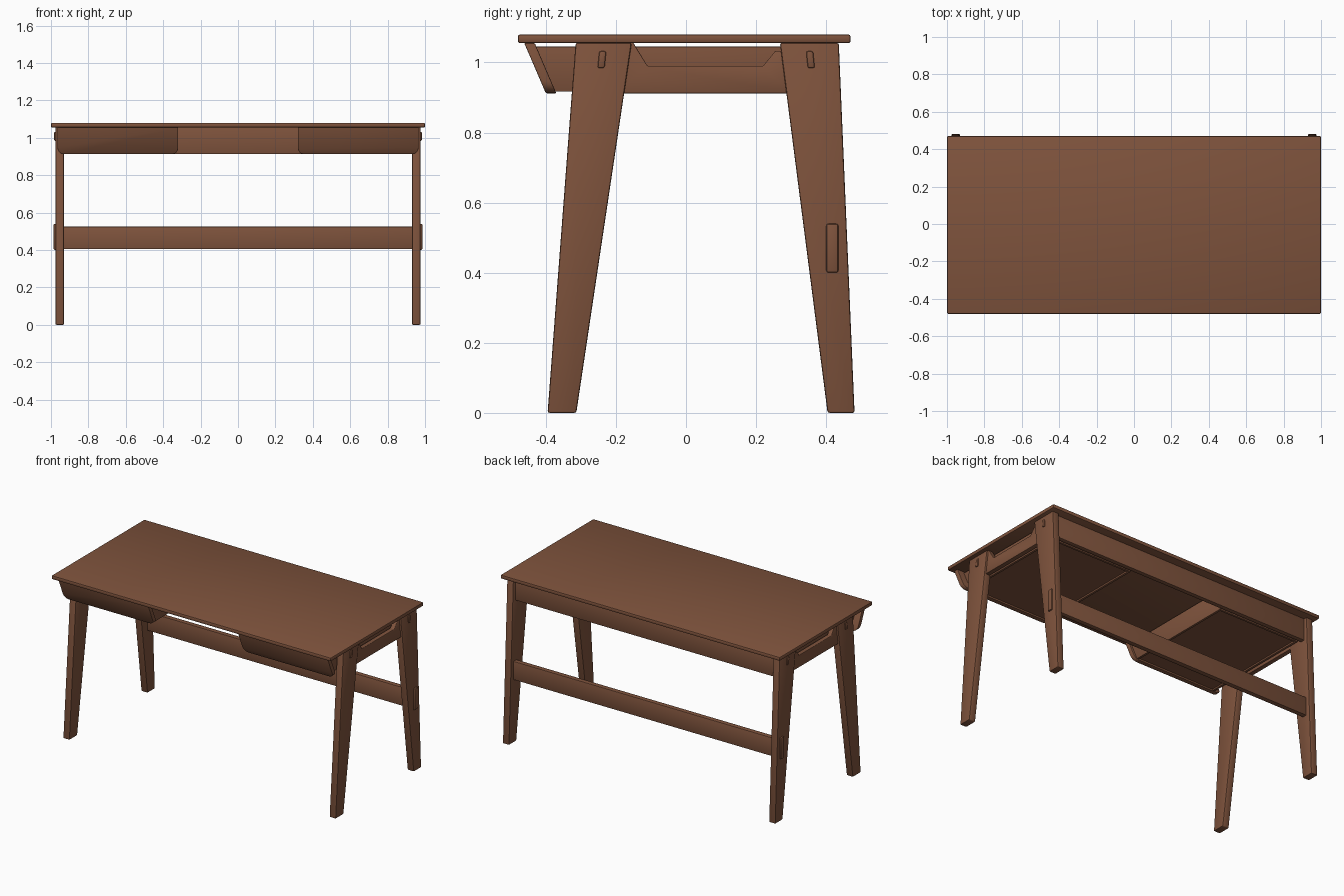
import bpy, bmesh, math
from mathutils import Vector

cube = bpy.data.objects.get("Cube")
if cube:
    bpy.data.objects.remove(cube, do_unlink=True)

WOOD = (0.212, 0.087, 0.046, 1)
wood = bpy.data.materials.new("brown wood")
wood.use_nodes = True
wood.diffuse_color = WOOD
shader = wood.node_tree.nodes["Principled BSDF"]
shader.inputs["Base Color"].default_value = WOOD
shader.inputs["Roughness"].default_value = 0.6


def prism(name, profile, to_3d, near, far, bevel=0.004):
    """Extrude a 2D profile between two depths and round its hard edges."""
    bm = bmesh.new()
    rings = [[bm.verts.new(to_3d(u, v, d)) for u, v in profile] for d in (near, far)]
    bm.faces.new(rings[0])
    bm.faces.new(rings[1][::-1])
    n = len(profile)
    for i in range(n):
        j = (i + 1) % n
        bm.faces.new((rings[0][j], rings[0][i], rings[1][i], rings[1][j]))
    bmesh.ops.recalc_face_normals(bm, faces=bm.faces)
    if bevel:
        hard = [e for e in bm.edges if e.calc_face_angle(0) > math.radians(35)]
        bmesh.ops.bevel(bm, geom=hard, offset=bevel, segments=2, profile=0.5, affect='EDGES')
    mesh = bpy.data.meshes.new(name)
    bm.to_mesh(mesh)
    bm.free()
    mesh.materials.append(wood)
    obj = bpy.data.objects.new(name, mesh)
    bpy.context.collection.objects.link(obj)
    bpy.ops.object.select_all(action='DESELECT')
    obj.select_set(True)
    bpy.context.view_layer.objects.active = obj
    bpy.ops.object.shade_smooth_by_angle(angle=math.radians(40))
    return obj


def box(name, x, y, z, bevel=0.004):
    corners = [(x[0], y[0]), (x[1], y[0]), (x[1], y[1]), (x[0], y[1])]
    return prism(name, corners, lambda u, v, d: Vector((u, v, d)), z[0], z[1], bevel)


# Top and long rails
box("tabletop", (-1, 1), (-0.48, 0.47), (1.055, 1.08), 0.007)
box("back_apron", (-0.94, 0.94), (0.385, 0.415), (0.912, 1.056))
box("back_stretcher", (-0.95, 0.95), (0.402, 0.434), (0.405, 0.525))

FRONT_LEG = [(-0.395, 0), (-0.313, 0), (-0.155, 1.056), (-0.315, 1.056)]
BACK_LEG = [(0.404, 0), (0.481, 0), (0.436, 1.056), (0.268, 1.056)]
SIDE_RAIL = [(-0.2, 0.912), (0.3, 0.912), (0.3, 1.033), (0.255, 1.033),
             (0.22, 0.99), (-0.11, 0.99), (-0.15, 1.056), (-0.2, 1.056)]

for side, s in (("left", 1), ("right", -1)):
    def across(u, v, d):
        return Vector((s * d, u, v))

    def span(a, b):
        return tuple(sorted((s * a, s * b)))

    # Legs and notched side rail
    prism(f"front_leg_{side}", FRONT_LEG, across, 0.93, 0.976, 0.006)
    prism(f"back_leg_{side}", BACK_LEG, across, 0.93, 0.976, 0.006)
    prism(f"side_rail_{side}", SIDE_RAIL, across, 0.935, 0.965, 0.003)

    # Tenon ends showing through the legs
    box(f"stretcher_tenon_{side}", span(0.95, 0.986), (0.4, 0.435), (0.4, 0.54), 0.007)
    for end, y, lean in (("front", -0.24, 0.1), ("back", 0.355, -0.1)):
        peg = [(y + a + lean * b, 1.008 + b) for a, b in
               ((-0.01, -0.024), (0.01, -0.024), (0.01, 0.024), (-0.01, 0.024))]
        prism(f"{end}_tenon_{side}", peg, across, 0.95, 0.983, 0.005)

    # Slanted drawer front with rounded lower corners
    r, low, high = 0.035, 0.912, 1.055
    x0, x1 = 0.32, 0.965
    outline = [(x1, high), (x0, high)]
    for cx, start in ((x0 + r, 180), (x1 - r, 270)):
        for k in range(7):
            a = math.radians(start + k * 15)
            outline.append((cx + r * math.cos(a), low + r + r * math.sin(a)))

    def slanted(u, v, d):
        return Vector((s * u, d - 0.43 * (v - low), v))

    prism(f"drawer_front_{side}", outline, slanted, -0.4, -0.37, 0.003)

    # Drawer box
    for part, x in (("inner", (0.335, 0.35)), ("outer", (0.905, 0.92))):
        wall = [(-0.38, 0.917), (0.37, 0.917), (0.37, 1.045), (-0.435, 1.045)]
        prism(f"drawer_{part}_wall_{side}", wall, across, x[0], x[1], 0.002)
    box(f"drawer_back_{side}", span(0.345, 0.91), (0.355, 0.37), (0.917, 1.045), 0.002)
    box(f"drawer_bottom_{side}", span(0.345, 0.91), (-0.385, 0.36), (0.927, 0.937), 0)
